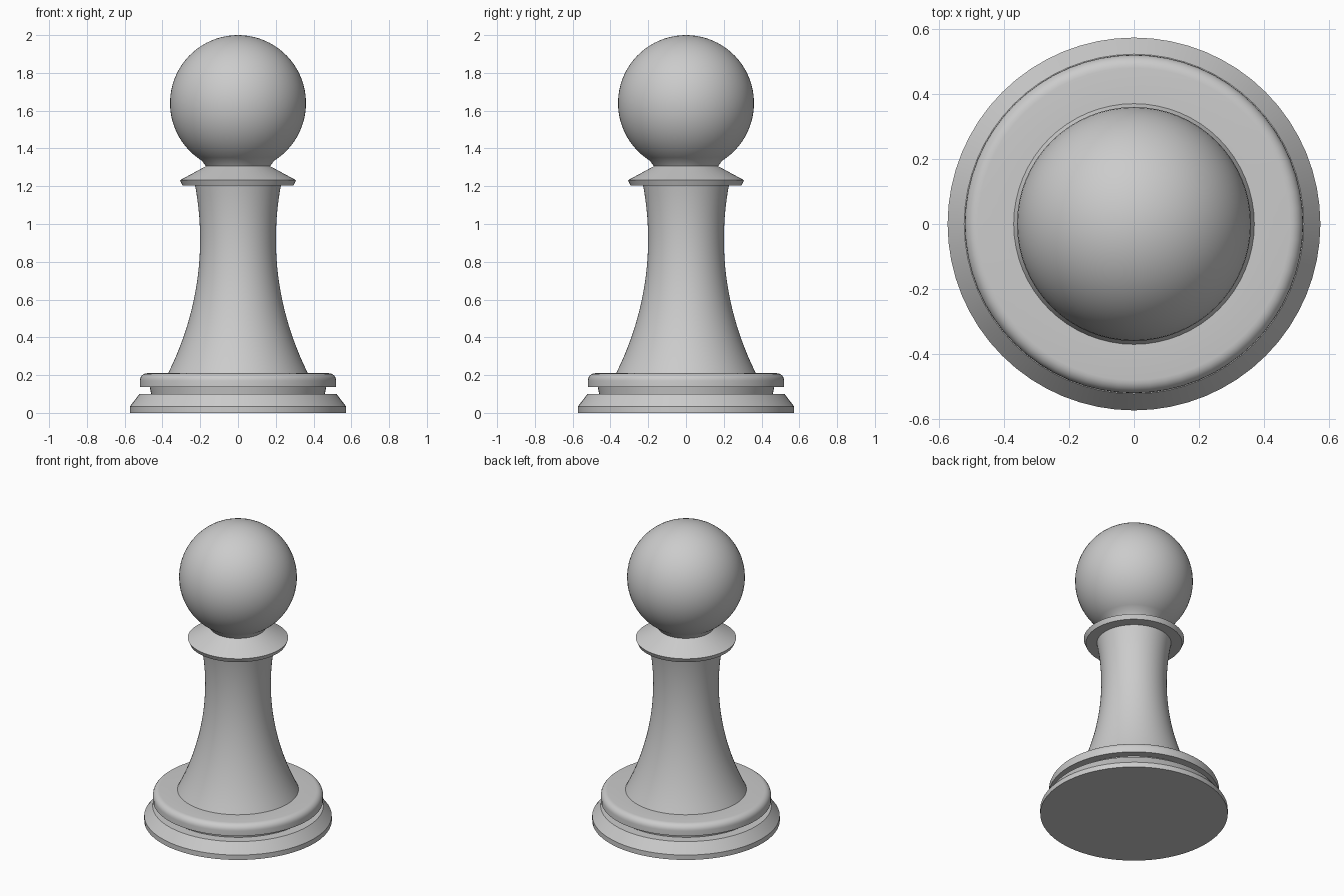
import bpy, bmesh
from math import sin, cos, pi, radians, sqrt, acos

if "Cube" in bpy.data.objects:
    bpy.data.objects.remove(bpy.data.objects["Cube"])

SEGMENTS = 64


def lathe(name, profile):
    """Spin (radius, height) points, listed from bottom to top, around z."""
    bm = bmesh.new()
    rings = []
    for r, z in profile:
        if r < 1e-5:
            rings.append([bm.verts.new((0, 0, z))] * SEGMENTS)
        else:
            rings.append([bm.verts.new((r * cos(2 * pi * k / SEGMENTS),
                                        r * sin(2 * pi * k / SEGMENTS), z))
                          for k in range(SEGMENTS)])
    for low, high in zip(rings, rings[1:]):
        for k in range(SEGMENTS):
            n = (k + 1) % SEGMENTS
            corners = [low[k], low[n], high[n], high[k]]
            bm.faces.new(list(dict.fromkeys(corners)))
    mesh = bpy.data.meshes.new(name)
    bm.to_mesh(mesh)
    bm.free()
    obj = bpy.data.objects.new(name, mesh)
    bpy.context.collection.objects.link(obj)
    bpy.ops.object.select_all(action='DESELECT')
    obj.select_set(True)
    bpy.context.view_layer.objects.active = obj
    bpy.ops.object.shade_smooth_by_angle(angle=radians(30))
    return obj


def bezier(p0, p1, p2, p3, steps):
    pts = []
    for i in range(steps + 1):
        t = i / steps
        w = ((1 - t) ** 3, 3 * t * (1 - t) ** 2, 3 * t * t * (1 - t), t ** 3)
        pts.append(tuple(sum(a * p[c] for a, p in zip(w, (p0, p1, p2, p3)))
                         for c in range(2)))
    return pts


# Bottom plate with bevelled rim, closed underneath
lathe("base_plate", [(0, 0), (0.573, 0), (0.573, 0.033), (0.522, 0.1), (0.46, 0.1)])

# Recessed groove between plate and ring
lathe("base_groove", [(0.46, 0.1), (0.467, 0.137)])

# Ring with rounded upper edge
fillet = [(0.48 + 0.04 * cos(a), 0.17 + 0.04 * sin(a))
          for a in (i * pi / 12 for i in range(7))]
lathe("base_ring", [(0.467, 0.137), (0.52, 0.137)] + fillet + [(0.37, 0.21)])

# Flared stem
lathe("stem", bezier((0.37, 0.21), (0.2, 0.55), (0.17, 0.9), (0.227, 1.203), 24))

# Conical collar
lathe("collar", [(0.227, 1.203), (0.294, 1.203), (0.307, 1.232), (0.17, 1.306)])

# Ball head with short neck
R, CZ, NECK_Z = 0.36, 1.64, 1.335
start = acos((CZ - NECK_Z) / R)
ball = [(R * sin(a), CZ - R * cos(a))
        for a in (start + (pi - start) * i / 32 for i in range(33))]
lathe("head", [(0.17, 1.306)] + ball)
